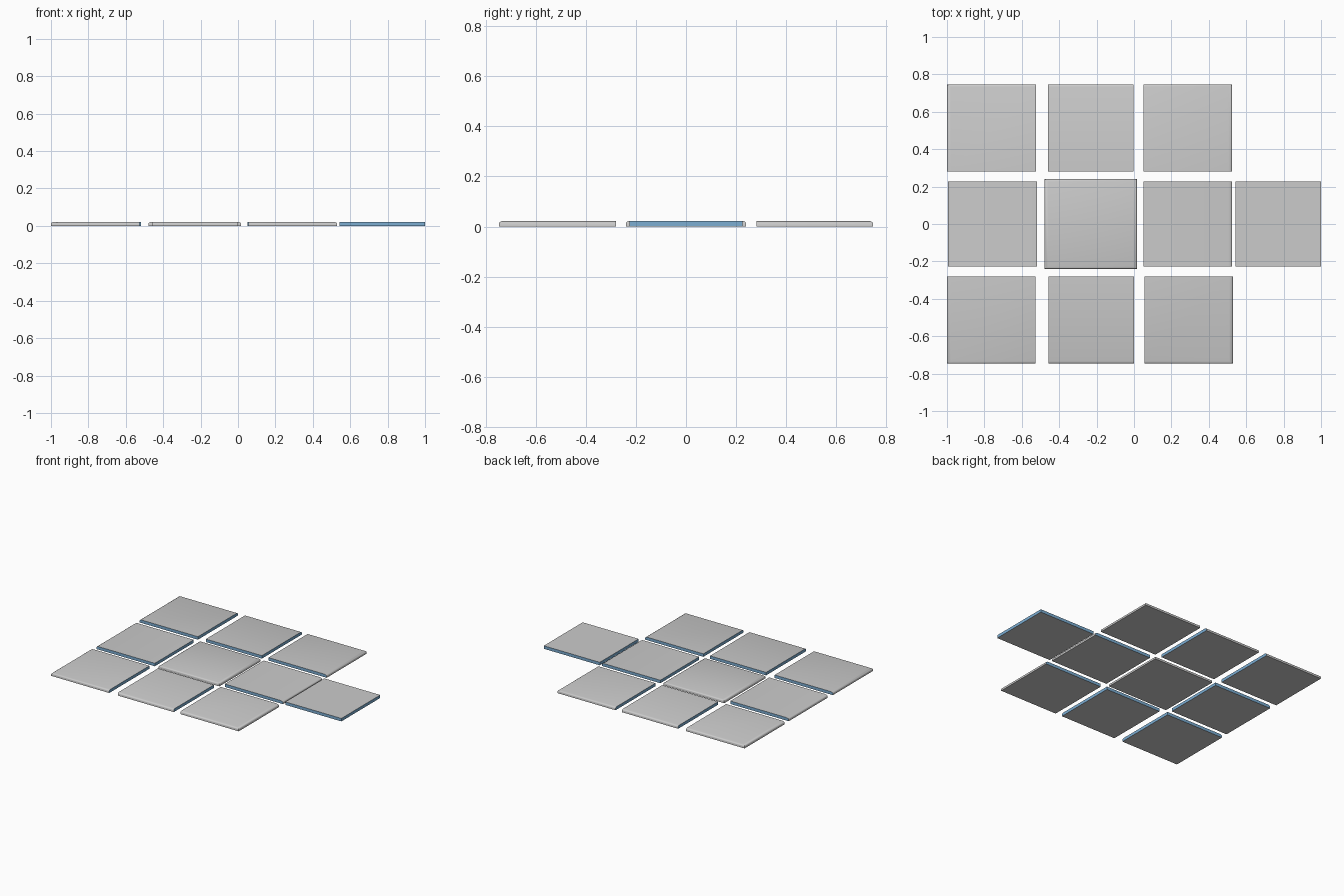
import bpy, bmesh, math

if "Cube" in bpy.data.objects:
    bpy.data.objects.remove(bpy.data.objects["Cube"])

H = 0.022                 # tile thickness
LIP_X, LIP_Y = 0.02, 0.0135
# rounded edge section: (fraction of lip width inwards, height)
SECTION = [(0, 0), (0, 0.013), (0.12, 0.0165), (0.45, 0.0198), (1, H)]

def material(name, rgb):
    m = bpy.data.materials.new(name)
    m.diffuse_color = (*rgb, 1)
    m.use_nodes = True
    m.node_tree.nodes["Principled BSDF"].inputs["Base Color"].default_value = m.diffuse_color
    return m

grey = material("glazed_grey", (0.6, 0.6, 0.6))
blue = material("cut_edge_blue", (0.2, 0.42, 0.65))

def tile(name, x0, x1, y0, y1, lips):
    """Square tile; sides listed in lips (W, E, S, N) are rounded, the rest are plain cut edges."""
    w, e, s, n = (side in lips for side in "WESN")
    bm = bmesh.new()
    rings = []
    for f, z in SECTION:
        ax, bx = x0 + w * f * LIP_X, x1 - e * f * LIP_X
        ay, by = y0 + s * f * LIP_Y, y1 - n * f * LIP_Y
        rings.append([bm.verts.new((x, y, z)) for x, y in
                      ((ax, ay), (bx, ay), (bx, by), (ax, by))])
    bm.faces.new(rings[0][::-1])
    bm.faces.new(rings[-1])
    for lo, hi in zip(rings, rings[1:]):
        for i, side in enumerate("SENW"):
            j = (i + 1) % 4
            face = bm.faces.new((lo[i], lo[j], hi[j], hi[i]))
            face.material_index = 0 if side in lips else 1
    me = bpy.data.meshes.new(name)
    bm.to_mesh(me)
    bm.free()
    me.materials.append(grey)
    me.materials.append(blue)
    ob = bpy.data.objects.new(name, me)
    bpy.context.collection.objects.link(ob)
    bpy.ops.object.select_all(action='DESELECT')
    ob.select_set(True)
    bpy.context.view_layer.objects.active = ob
    bpy.ops.object.shade_smooth_by_angle(angle=math.radians(35))

# back row
tile("corner_tile_back_left", -1.0, -0.524, 0.282, 0.747, "WN")
tile("edge_tile_back", -0.459, -0.003, 0.282, 0.747, "N")
tile("corner_tile_back_right", 0.051, 0.525, 0.282, 0.747, "EN")
# middle row
tile("edge_tile_left", -0.995, -0.519, -0.227, 0.226, "W")
tile("island_tile_centre", -0.479, 0.016, -0.240, 0.240, "WESN")
tile("edge_tile_right", 0.051, 0.525, -0.226, 0.226, "E")
tile("plain_tile", 0.544, 1.0, -0.226, 0.226, "")
# front row
tile("corner_tile_front_left", -1.0, -0.526, -0.747, -0.280, "WS")
tile("edge_tile_front", -0.456, 0.0, -0.747, -0.280, "S")
tile("corner_tile_front_right", 0.055, 0.529, -0.747, -0.280, "ES")
